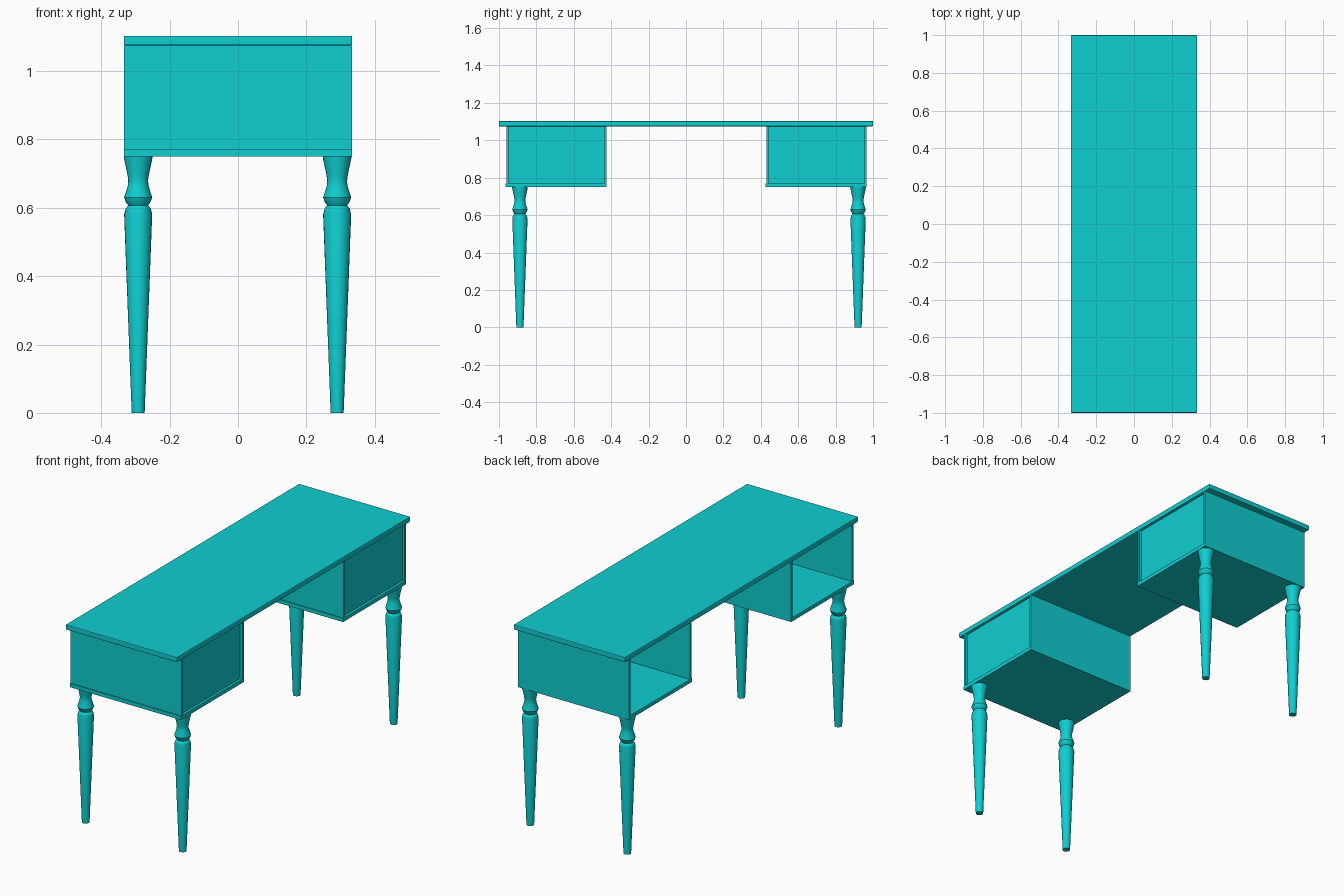
import bpy, bmesh, math

cube = bpy.data.objects.get("Cube")
if cube:
    bpy.data.objects.remove(cube, do_unlink=True)

# Single painted finish
paint = bpy.data.materials.new("turquoise_paint")
paint.use_nodes = True
COLOUR = (0.005, 0.62, 0.64, 1)
paint.diffuse_color = COLOUR
paint.node_tree.nodes["Principled BSDF"].inputs["Base Color"].default_value = COLOUR


def add_object(name, bm):
    bmesh.ops.recalc_face_normals(bm, faces=bm.faces)
    mesh = bpy.data.meshes.new(name)
    bm.to_mesh(mesh)
    bm.free()
    mesh.materials.append(paint)
    obj = bpy.data.objects.new(name, mesh)
    bpy.context.collection.objects.link(obj)
    return obj


def box(name, x, y, z, bevel=0):
    """Box from (min, max) pairs on each axis."""
    bm = bmesh.new()
    bmesh.ops.create_cube(bm, size=1)
    for v in bm.verts:
        v.co = [lo + (c + 0.5) * (hi - lo) for c, (lo, hi) in zip(v.co, (x, y, z))]
    obj = add_object(name, bm)
    if bevel:
        mod = obj.modifiers.new("soft_edge", "BEVEL")
        mod.width = bevel
        mod.segments = 2
    return obj


def turned_leg(name, x, y, profile, sides=24):
    bm = bmesh.new()
    rings = []
    for r, z in profile:
        rings.append([bm.verts.new((x + r * math.cos(i * math.tau / sides),
                                    y + r * math.sin(i * math.tau / sides), z))
                      for i in range(sides)])
    for low, high in zip(rings, rings[1:]):
        for i in range(sides):
            j = (i + 1) % sides
            bm.faces.new((low[i], low[j], high[j], high[i]))
    bm.faces.new(rings[0])
    bm.faces.new(rings[-1])
    obj = add_object(name, bm)
    bpy.ops.object.select_all(action="DESELECT")
    obj.select_set(True)
    bpy.context.view_layer.objects.active = obj
    bpy.ops.object.shade_smooth_by_angle(angle=math.radians(25))


HALF = 0.333           # half depth of the desk
BASE, FLOOR, TOP = 0.75, 0.77, 1.075
WALL = 0.012

# Desk top
box("desk_top", (-HALF - 0.001, HALF + 0.001), (-1, 1), (TOP, 1.103), bevel=0.004)

# Two pedestals, open on the -x side, with a recessed panel on the +x side
for side, y0, y1 in (("front", -0.96, -0.425), ("back", 0.43, 0.965)):
    box(side + "_pedestal_floor", (-HALF, HALF), (y0 - 0.005, y1), (BASE, FLOOR))
    box(side + "_pedestal_front_wall", (-HALF, HALF), (y0, y0 + WALL), (FLOOR, TOP))
    box(side + "_pedestal_back_wall", (-HALF, HALF), (y1 - WALL, y1), (FLOOR, TOP))
    box(side + "_pedestal_panel", (HALF - 0.026, HALF - 0.014),
        (y0 + WALL, y1 - WALL), (FLOOR, TOP))

# Turned legs at the outer ends
PROFILE = [(0.019, 0), (0.041, 0.58), (0.037, 0.597), (0.029, 0.607), (0.036, 0.616),
           (0.041, 0.63), (0.030, 0.665), (0.029, 0.68), (0.031, 0.695),
           (0.041, 0.742), (0.042, BASE)]
for end, y in (("front", -0.888), ("back", 0.92)):
    for hand, x in (("left", 0.29), ("right", -0.292)):
        turned_leg(f"{end}_{hand}_leg", x, y, PROFILE)
